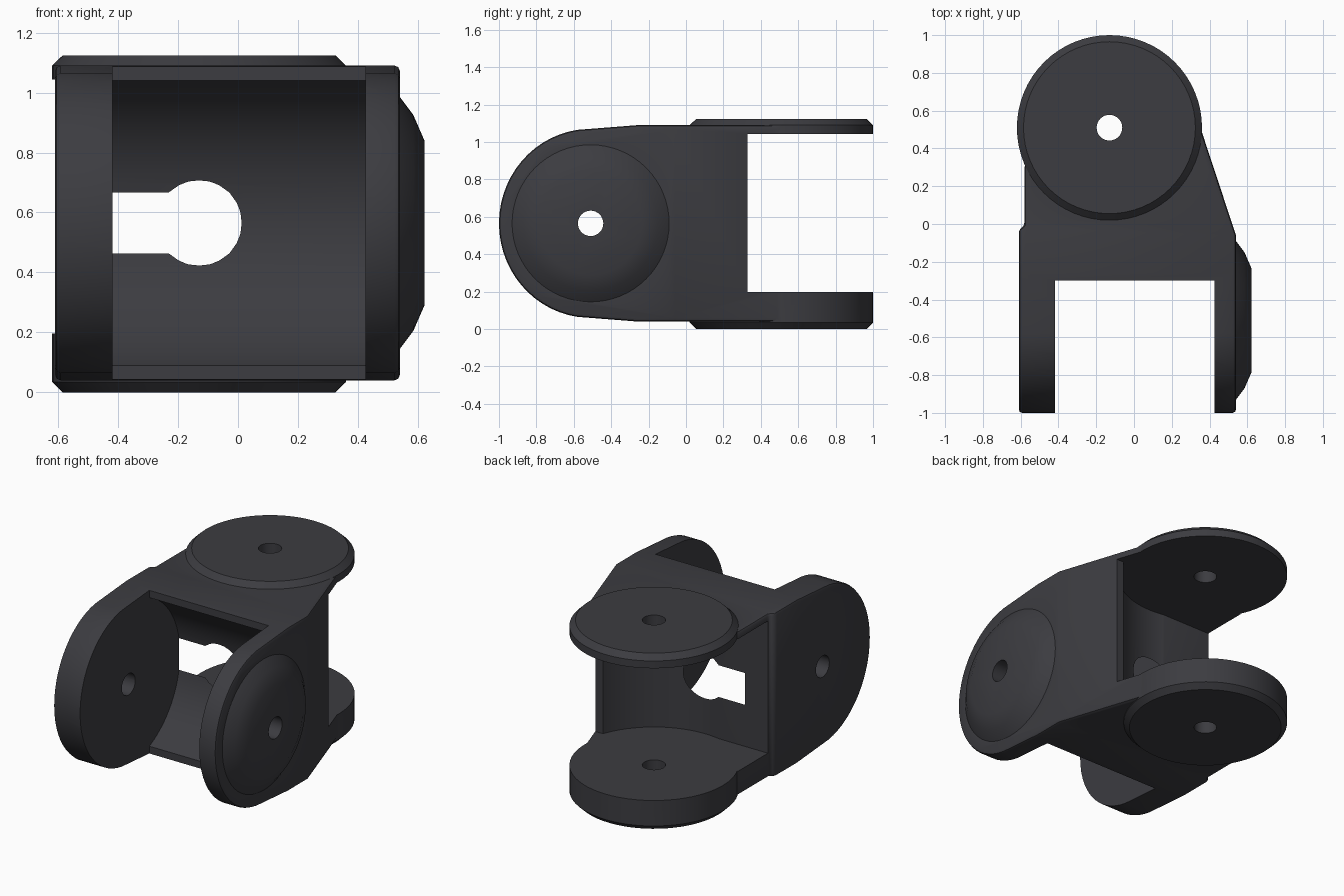
import bpy, bmesh, math
from mathutils import Vector, Matrix

if "Cube" in bpy.data.objects:
    bpy.data.objects.remove(bpy.data.objects["Cube"])

HZ = 0.565                    # height of the side pivot
SIDE = (-0.51, HZ)            # side pivot (y, z)
VERT = (-0.13, 0.51)          # vertical pivot (x, y)


def from_bm(bm, name):
    bmesh.ops.recalc_face_normals(bm, faces=bm.faces[:])
    me = bpy.data.meshes.new(name)
    bm.to_mesh(me)
    bm.free()
    ob = bpy.data.objects.new(name, me)
    bpy.context.collection.objects.link(ob)
    return ob


def prism(name, pts, direction):
    """Extrude a closed outline of 3D points."""
    bm = bmesh.new()
    f = bm.faces.new([bm.verts.new(p) for p in pts])
    ext = bmesh.ops.extrude_face_region(bm, geom=[f])['geom']
    bmesh.ops.translate(bm, vec=direction,
                        verts=[g for g in ext if isinstance(g, bmesh.types.BMVert)])
    return from_bm(bm, name)


def box(name, lo, hi):
    x0, y0, z0 = lo
    return prism(name, [(x0, y0, z0), (hi[0], y0, z0), (hi[0], hi[1], z0), (x0, hi[1], z0)],
                 (0, 0, hi[2] - z0))


def turned(name, axis, rings, seg=64):
    """Stack of (position, radius) rings around the x or z pivot axis."""
    bm = bmesh.new()
    loops = []
    for pos, r in rings:
        loop = []
        for i in range(seg):
            a = 2 * math.pi * i / seg
            u, v = r * math.cos(a), r * math.sin(a)
            co = (pos, SIDE[0] + u, SIDE[1] + v) if axis == 'x' else (VERT[0] + u, VERT[1] + v, pos)
            loop.append(bm.verts.new(co))
        loops.append(loop)
    for a, b in zip(loops, loops[1:]):
        for i in range(seg):
            j = (i + 1) % seg
            bm.faces.new((a[i], a[j], b[j], b[i]))
    bm.faces.new(loops[0])
    bm.faces.new(loops[-1])
    return from_bm(bm, name)


def apply_mod(ob, kind, **props):
    m = ob.modifiers.new(kind.lower(), kind)
    for k, v in props.items():
        setattr(m, k, v)
    bpy.context.view_layer.objects.active = ob
    bpy.ops.object.modifier_apply(modifier=m.name)


def combine(ob, other, op):
    other.hide_render = True
    apply_mod(ob, 'BOOLEAN', operation=op, solver='EXACT', object=other)
    bpy.data.objects.remove(other)


# Main body: top outline crossed with side profile
outline = [(-0.61, -1.1), (0.54, -1.1), (0.54, -0.06), (0.355, 0.5), (0.2, 0.6),
           (-0.45, 0.6), (-0.58, 0.3), (-0.58, -0.01), (-0.61, -0.03)]
body = prism("joint_bracket", [(x, y, 0.04) for x, y in outline], (0, 0, 1.05))
arc = [(SIDE[0] + 0.49 * math.cos(a), HZ + 0.505 * math.sin(a))
       for a in (math.radians(98 + 164 * i / 28) for i in range(29))]
profile = [(0.7, 1.2), (-0.26, 1.2), (-0.26, 1.09)] + arc + [(-0.26, 0.04), (-0.26, -0.1), (0.7, -0.1)]
combine(body, prism("side_profile", [(-0.8, y, z) for y, z in profile], (1.6, 0, 0)), 'INTERSECT')
apply_mod(body, 'BEVEL', width=0.035, segments=2, limit_method='ANGLE',
          angle_limit=math.radians(50))

# Raised boss on the right cheek, top and bottom pivot discs
combine(body, turned("right_boss", 'x', [(0.48, 0.42), (0.54, 0.42), (0.585, 0.36), (0.622, 0.275)]), 'UNION')
combine(body, turned("top_disc", 'z', [(1.042, 0.49), (1.09, 0.49), (1.124, 0.455)]), 'UNION')
combine(body, turned("bottom_disc", 'z', [(0, 0.455), (0.034, 0.49), (0.198, 0.49)]), 'UNION')

# Front fork gap with its round bottom
combine(body, box("front_gap", (-0.418, -1.3, -0.2), (0.426, -0.3, 1.3)), 'DIFFERENCE')
combine(body, turned("front_hollow", 'x', [(-0.418, 0.52), (0.426, 0.52)], 96), 'DIFFERENCE')

# Rear fork gap with its round bottom, open to the left
combine(body, box("rear_gap", (-1, 0.33, 0.197), (1, 1.3, 1.043)), 'DIFFERENCE')
combine(body, turned("rear_hollow", 'z', [(0.197, 0.52), (1.043, 0.52)], 96), 'DIFFERENCE')
combine(body, box("rear_left_gap", (-1, 0.0, 0.197), (-0.13, 0.5, 1.043)), 'DIFFERENCE')

# Pivot holes
combine(body, turned("side_holes", 'x', [(-1, 0.068), (1, 0.068)], 32), 'DIFFERENCE')
combine(body, turned("vertical_holes", 'z', [(-1, 0.068), (2, 0.068)], 32), 'DIFFERENCE')

# Dark plastic, smooth shading
mat = bpy.data.materials.new("dark_plastic")
mat.diffuse_color = (0.045, 0.045, 0.052, 1)
mat.use_nodes = True
mat.node_tree.nodes["Principled BSDF"].inputs["Base Color"].default_value = mat.diffuse_color
body.data.materials.clear()
body.data.materials.append(mat)
for p in body.data.polygons:
    p.material_index = 0
bpy.ops.object.select_all(action='DESELECT')
body.select_set(True)
bpy.context.view_layer.objects.active = body
bpy.ops.object.shade_smooth_by_angle(angle=math.radians(35))
